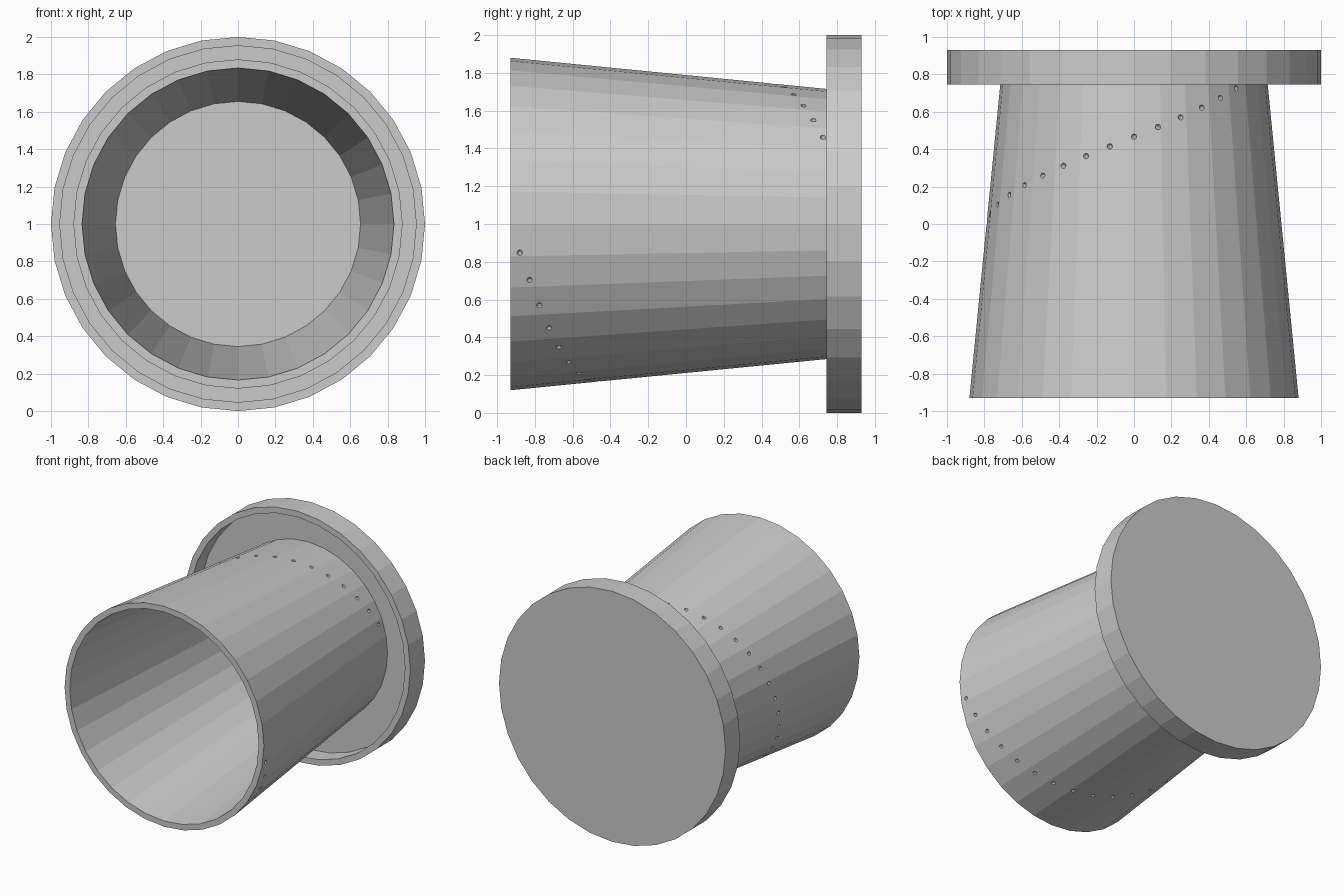
import bpy
import bmesh
from math import cos, sin, radians, pi
from mathutils import Matrix, Vector

if "Cube" in bpy.data.objects:
    bpy.data.objects.remove(bpy.data.objects["Cube"])

SEGS = 32
FRONT, BACK, FLOOR, RIM = -0.93, 0.93, 0.885, 0.745
TAPER = 0.0985


def outer_radius(y):
    return 0.88 - TAPER * (y - FRONT)


def ring_point(r, y, a):
    return Vector((r * cos(a), y, 1 + r * sin(a)))


def lathe(name, profile, closed):
    """Spin an (r, y) profile about the y axis; an open profile is capped at both ends."""
    bm = bmesh.new()
    rings = [[bm.verts.new(ring_point(r, y, 2 * pi * i / SEGS)) for i in range(SEGS)]
             for r, y in profile]
    pairs = list(zip(rings, rings[1:]))
    if closed:
        pairs.append((rings[-1], rings[0]))
    else:
        bm.faces.new(rings[0])
        bm.faces.new(rings[-1])
    for a, b in pairs:
        for i in range(SEGS):
            j = (i + 1) % SEGS
            bm.faces.new((a[i], a[j], b[j], b[i]))
    bmesh.ops.recalc_face_normals(bm, faces=bm.faces)
    return finish(name, bm)


def finish(name, bm):
    mesh = bpy.data.meshes.new(name)
    bm.to_mesh(mesh)
    bm.free()
    obj = bpy.data.objects.new(name, mesh)
    bpy.context.collection.objects.link(obj)
    return obj


# Tapered tube wall, sunk slightly into the base floor
end = FLOOR + 0.01
tube = lathe("tapered_tube", [
    (outer_radius(FRONT), FRONT), (outer_radius(end), end),
    (outer_radius(end) - 0.046, end), (outer_radius(FRONT) - 0.046, FRONT)], True)

# Shallow pan-shaped base with a raised rim
lathe("base_pan", [(0.953, FLOOR), (0.953, RIM), (1.0, RIM), (1.0, BACK)], False)

# Spiral row of tiny dimples, one every ten degrees
bm = bmesh.new()
for k in range(34):
    y = -0.88 + 0.0518 * k
    a = radians(-10 - 10 * k)
    bmesh.ops.create_icosphere(bm, subdivisions=2, radius=0.015,
                               matrix=Matrix.Translation(ring_point(outer_radius(y) - 0.002, y, a)))
cutter = finish("dimple_cutter", bm)
cutter.hide_render = True
cutter.hide_viewport = True
mod = tube.modifiers.new("dimples", 'BOOLEAN')
mod.operation = 'DIFFERENCE'
mod.solver = 'EXACT'
mod.object = cutter
